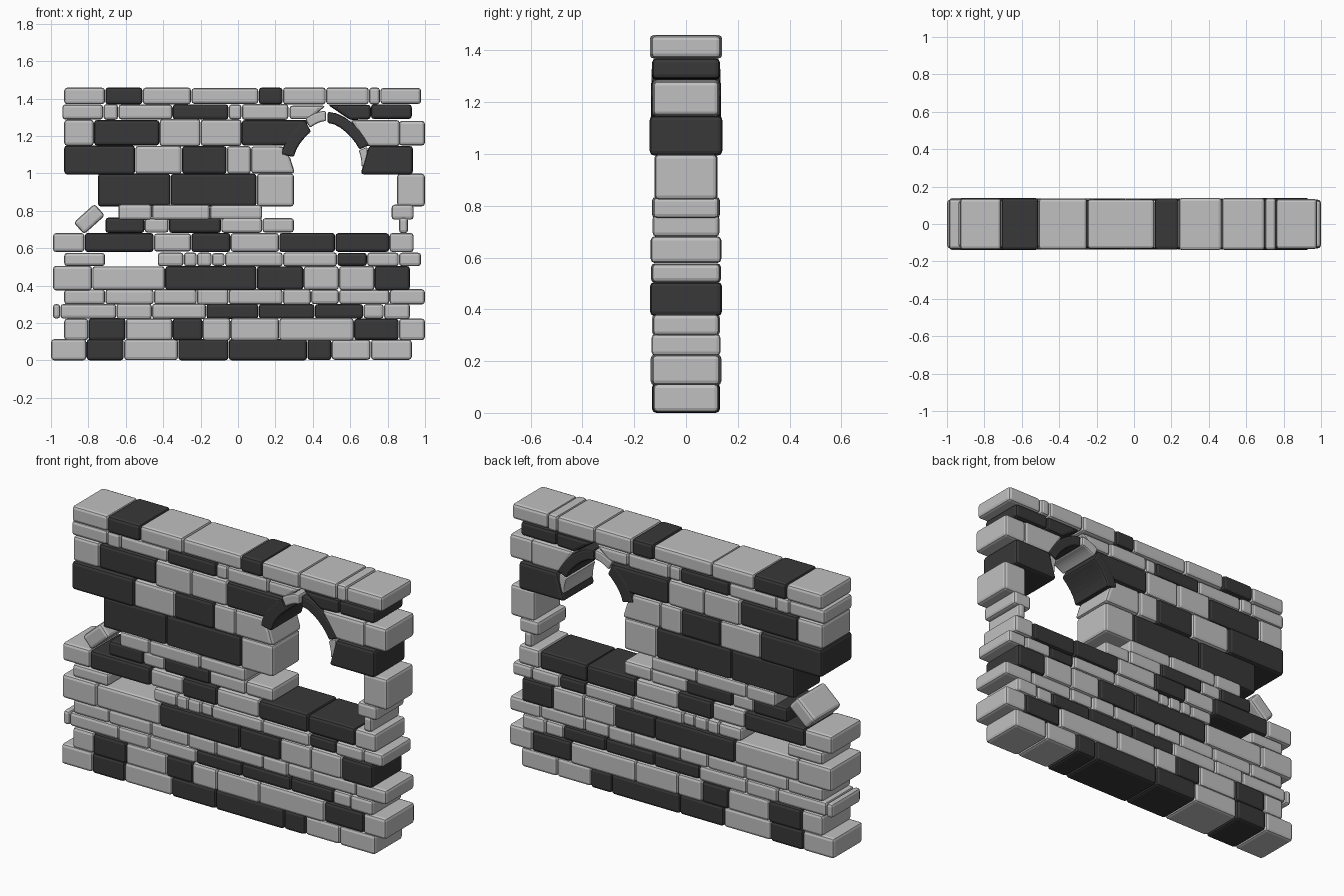
import bpy
import bmesh
import math
import random

random.seed(4)

# Remove the default object
default = bpy.data.objects.get("Cube")
if default:
    bpy.data.objects.remove(default, do_unlink=True)


def make_material(name, value):
    material = bpy.data.materials.new(name)
    material.use_nodes = True
    colour = (value, value, value, 1)
    material.diffuse_color = colour
    material.node_tree.nodes["Principled BSDF"].inputs["Base Color"].default_value = colour
    return material


STONE = {
    "L": make_material("light grey stone", 0.53),
    "D": make_material("dark grey stone", 0.04),
}


def add_stone(name, outline, depth, kind, bevel=0.016):
    """Extrude an (x, z) outline through the wall and chamfer its edges."""
    mesh = bpy.data.meshes.new(name)
    bm = bmesh.new()
    face = bm.faces.new([bm.verts.new((x, -depth, z)) for x, z in outline])
    extruded = bmesh.ops.extrude_face_region(bm, geom=[face])["geom"]
    moved = [item for item in extruded if isinstance(item, bmesh.types.BMVert)]
    bmesh.ops.translate(bm, verts=moved, vec=(0, 2 * depth, 0))
    bmesh.ops.recalc_face_normals(bm, faces=bm.faces)
    bm.to_mesh(mesh)
    bm.free()
    mesh.materials.append(STONE[kind])
    stone = bpy.data.objects.new(name, mesh)
    bpy.context.collection.objects.link(stone)
    modifier = stone.modifiers.new("worn edges", "BEVEL")
    modifier.width = bevel
    modifier.segments = 2
    modifier.limit_method = "ANGLE"
    modifier.angle_limit = math.radians(35)
    return stone


def rectangle(left, right, bottom, top):
    return [(left, bottom), (right, bottom), (right, top), (left, top)]


def add_course(name, bottom, top, depth, kinds, *joints):
    """Lay stones between joints (in hundredths); a dot leaves a gap."""
    for i, kind in enumerate(kinds):
        if kind == ".":
            continue
        left, right = joints[i] / 100, joints[i + 1] / 100
        sag = random.uniform(0, 0.008)
        outline = rectangle(left + 0.001, right - 0.001, bottom + sag / 2, top - sag / 2)
        add_stone(f"{name}_stone_{i + 1}", outline, depth - sag, kind)


# Lower wall, from the ground to the window sill
add_course("footing", 0.0, 0.115, 0.132, "LDLDDDLL", -100, -81, -61, -32, -5, 37, 50, 71, 93)
add_course("second_course", 0.105, 0.227, 0.137, "LDLDLLLDL",
           -93, -80, -60, -35, -19, -4, 22, 62, 86, 100)
add_course("third_course", 0.22, 0.305, 0.134, "LLLLDDDLL",
           -99, -95, -65, -46, -17, 11, 41, 67, 78, 92)
add_course("fourth_course", 0.297, 0.383, 0.132, "LLLLLLLLL",
           -93, -71, -45, -22, -5, 24, 39, 54, 81, 100)
add_course("fifth_course", 0.373, 0.507, 0.141, "LLDDLLD", -99, -78, -39, 10, 35, 54, 73, 92)
add_course("sixth_course", 0.502, 0.578, 0.136, "L.LLLLLLDLL",
           -93, -71, -43, -29, -22, -14, -7, 24, 53, 69, 86, 98)
add_course("sill_course", 0.578, 0.683, 0.138, "LDLDLDDL",
           -99, -82, -45, -25, -4, 22, 52, 81, 94)

# Broken middle of the wall, beside the window
add_course("eighth_course", 0.68, 0.765, 0.13, "DLDLL.L", -71, -50, -37, -9, 13, 30, 86, 91)
add_course("ninth_course", 0.75, 0.835, 0.132, "LLL.L", -64, -46, -15, 13, 82, 94)
add_course("tenth_course", 0.822, 1.0, 0.124, "DDL.L", -75, -36, 10, 30, 85, 100)

# Upper wall, up to the capping
add_course("eleventh_course", 0.994, 1.15, 0.14, "DLDL", -93, -55, -30, -6, 7)
add_course("twelfth_course", 1.145, 1.29, 0.134, "LDLL", -93, -77, -42, -20, 2)
add_course("twelfth_course_end", 1.145, 1.285, 0.134, "L", 86, 100)
add_course("thirteenth_course", 1.285, 1.372, 0.132, "LLLDLL",
           -94, -72, -64, -35, -5, 2, 27)
add_course("thirteenth_course_end", 1.29, 1.37, 0.132, "D", 71, 93)
add_course("capping", 1.368, 1.46, 0.14, "LDLLDLLLL",
           -93, -71, -51, -25, 11, 24, 47, 70, 76, 98)

# Stones cut to fit around the arch
add_stone("arch_left_low_stone",
          [(0.07, 1.0), (0.305, 1.0), (0.28, 1.08), (0.24, 1.145), (0.07, 1.145)], 0.13, "L")
add_stone("arch_left_high_stone",
          [(0.02, 1.148), (0.27, 1.148), (0.385, 1.285), (0.02, 1.285)], 0.134, "D")
add_stone("arch_left_top_stone",
          [(0.275, 1.29), (0.385, 1.29), (0.47, 1.362), (0.275, 1.362)], 0.13, "L")
add_stone("arch_right_low_stone",
          [(0.655, 0.995), (0.935, 0.995), (0.935, 1.147), (0.7, 1.147)], 0.14, "D")
add_stone("arch_right_high_stone",
          [(0.69, 1.145), (0.865, 1.145), (0.865, 1.285), (0.6, 1.285)], 0.13, "L")
add_stone("arch_right_top_stone",
          [(0.48, 1.367), (0.71, 1.367), (0.71, 1.29), (0.6, 1.285)], 0.132, "D")


def add_voussoir(name, start, end, kind, depth, inner=0.195, outer=0.25, taper=1.0):
    """Curved arch stone; taper scales its thickness at the far end."""
    steps = 6
    inside, outside = [], []
    for i in range(steps + 1):
        t = i / steps
        angle = math.radians(start + (end - start) * t)
        thick = (outer - inner) * (1 + (taper - 1) * t)
        for points, radius in ((inside, inner), (outside, inner + thick)):
            # Slightly pointed crown
            lift = 0.03 * max(0, math.sin(angle)) ** 6
            points.append((0.475 + radius * math.cos(angle),
                           1.05 + radius * math.sin(angle) + lift))
    add_stone(name, inside + outside[::-1], depth, kind, 0.01)


# Arch over the window
add_voussoir("arch_left_springer", 168, 118, "D", 0.136, 0.18, 0.25)
add_voussoir("arch_crown", 117, 91, "L", 0.134, 0.2, 0.255)
add_voussoir("arch_right_haunch", 89, 24, "D", 0.13, 0.19, 0.25)
add_voussoir("arch_right_springer", 23, -4, "L", 0.13, 0.185, 0.235, 0.3)

# Loose tilted stone on the broken edge
loose = add_stone("loose_stone", rectangle(-0.075, 0.075, -0.042, 0.042), 0.12, "L")
loose.location = (-0.795, 0, 0.756)
loose.rotation_euler = (0, math.radians(-42), 0)
